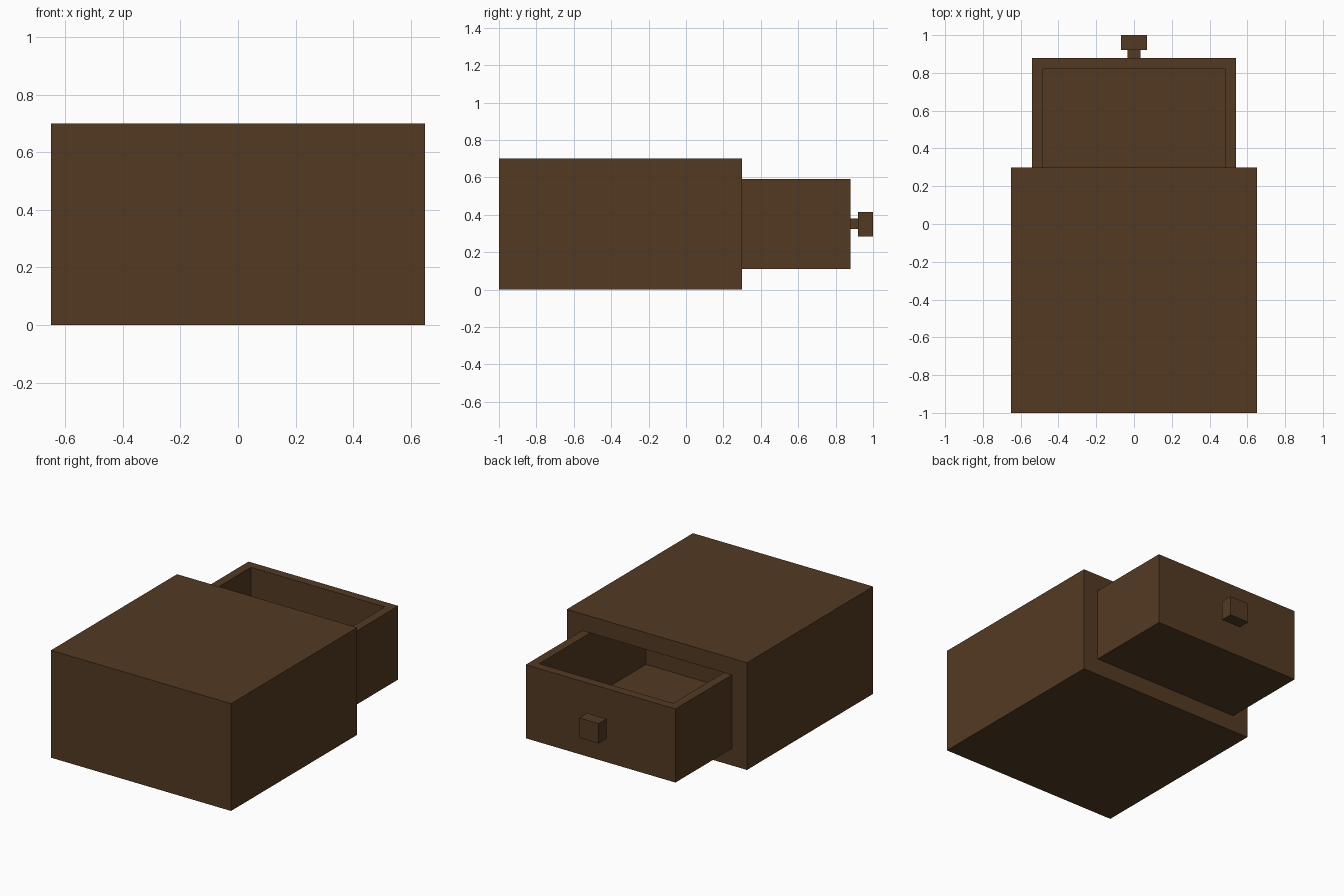
import bpy, bmesh
from mathutils import Vector

if "Cube" in bpy.data.objects:
    bpy.data.objects.remove(bpy.data.objects["Cube"])

wood = bpy.data.materials.new("dark_brown_wood")
wood.diffuse_color = (0.088, 0.042, 0.017, 1)
wood.use_nodes = True
wood.node_tree.nodes["Principled BSDF"].inputs["Base Color"].default_value = wood.diffuse_color


def box(name, lo, hi):
    """Axis-aligned box between two corners."""
    lo, hi = Vector(lo), Vector(hi)
    bm = bmesh.new()
    bmesh.ops.create_cube(bm, size=1)
    for v in bm.verts:
        v.co = [(lo[i] + hi[i]) / 2 + v.co[i] * (hi[i] - lo[i]) for i in range(3)]
    mesh = bpy.data.meshes.new(name)
    bm.to_mesh(mesh)
    bm.free()
    mesh.materials.append(wood)
    obj = bpy.data.objects.new(name, mesh)
    bpy.context.collection.objects.link(obj)
    return obj


def hollow(obj, normal, rim, depth):
    """Inset the face pointing along normal and push it inwards as a cavity."""
    bm = bmesh.new()
    bm.from_mesh(obj.data)
    n = Vector(normal)
    face = max(bm.faces, key=lambda f: f.normal.dot(n))
    bmesh.ops.inset_region(bm, faces=[face], thickness=rim, use_even_offset=True)
    # extrude the inset face, drop the old lid
    new = bmesh.ops.extrude_discrete_faces(bm, faces=[face])["faces"]
    bmesh.ops.translate(bm, verts=new[0].verts[:], vec=-n * depth)
    bmesh.ops.recalc_face_normals(bm, faces=bm.faces[:])
    bm.to_mesh(obj.data)
    bm.free()


# Cabinet shell, open towards +y
cabinet = box("cabinet", (-0.65, -1, 0), (0.65, 0.30, 0.70))
hollow(cabinet, (0, 1, 0), 0.109, 1.19)

# Drawer tray, pulled half out and open on top
drawer = box("drawer", (-0.54, -0.335, 0.11), (0.54, 0.88, 0.59))
hollow(drawer, (0, 0, 1), 0.057, 0.425)

# Square knob on a short stem
box("knob_stem", (-0.035, 0.88, 0.325), (0.035, 0.92, 0.38))
box("knob", (-0.07, 0.92, 0.285), (0.07, 1.0, 0.415))
